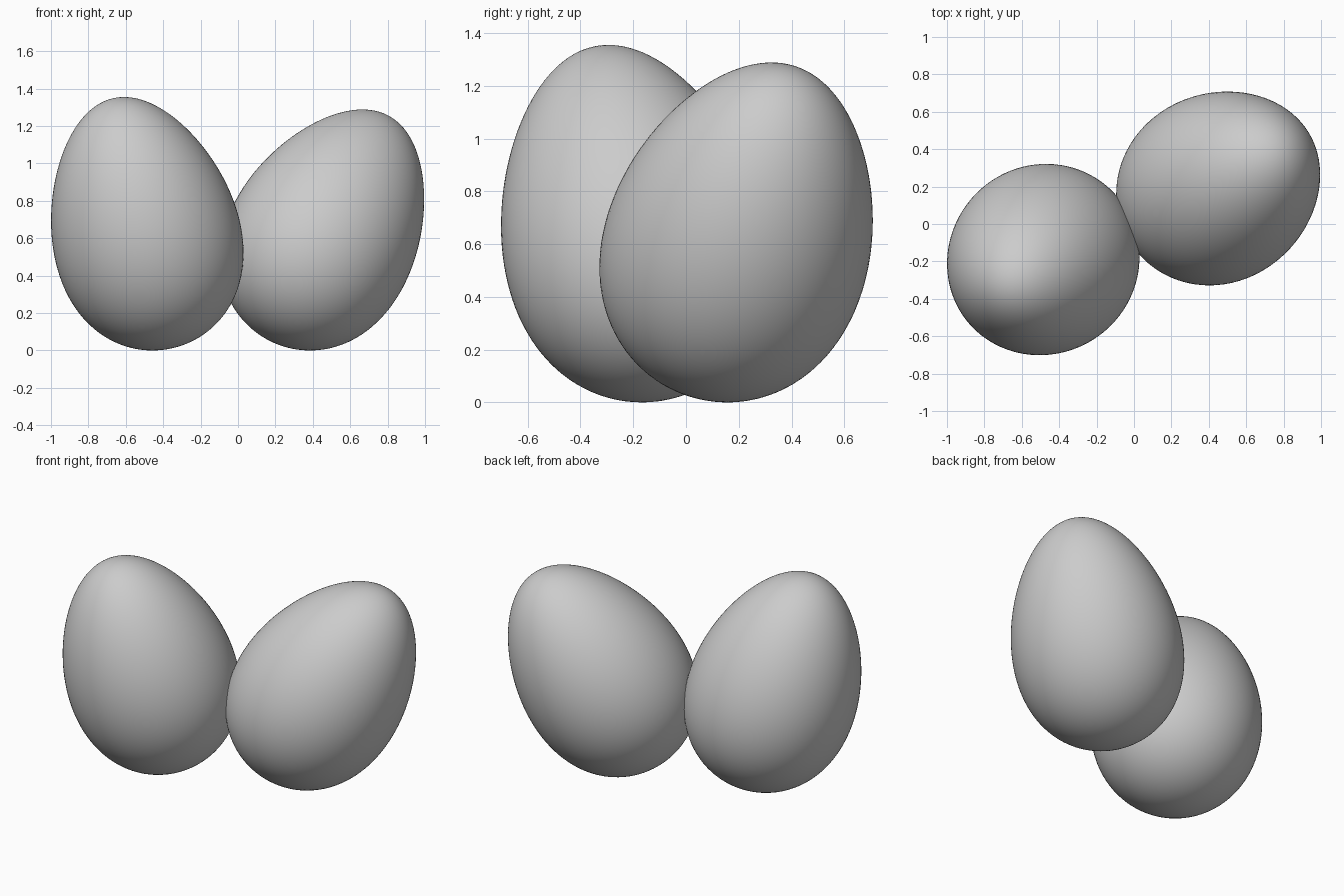
import bpy
from mathutils import Vector

if "Cube" in bpy.data.objects:
    bpy.data.objects.remove(bpy.data.objects["Cube"])

shell = bpy.data.materials.new("plain_grey")
shell.diffuse_color = (0.6, 0.6, 0.6, 1)
shell.use_nodes = True
shell.node_tree.nodes["Principled BSDF"].inputs["Base Color"].default_value = shell.diffuse_color

HALF_LENGTH, RADIUS, TAPER = 0.693, 0.498, 0.16


def egg(name, axis, centre_x, centre_y):
    """Tapered sphere leaning along axis, resting on the ground."""
    bpy.ops.mesh.primitive_uv_sphere_add(segments=96, ring_count=64, radius=1)
    ob = bpy.context.object
    ob.name = name
    turn = Vector((0, 0, 1)).rotation_difference(Vector(axis).normalized())
    for v in ob.data.vertices:
        x, y, z = v.co
        r = RADIUS * (1 - TAPER * z)
        v.co = turn @ Vector((x * r, y * r, z * HALF_LENGTH))
    # place by its bounds
    pts = [v.co for v in ob.data.vertices]
    low = [min(p[i] for p in pts) for i in range(3)]
    high = [max(p[i] for p in pts) for i in range(3)]
    shift = Vector((centre_x - (low[0] + high[0]) / 2,
                    centre_y - (low[1] + high[1]) / 2, -low[2]))
    for v in ob.data.vertices:
        v.co += shift
    bpy.ops.object.shade_smooth()
    ob.data.materials.append(shell)


# Two eggs leaning away from each other
egg("left_egg", (-0.236, -0.196, 0.952), -0.485, -0.19)
egg("right_egg", (0.458, 0.273, 0.846), 0.45, 0.19)
